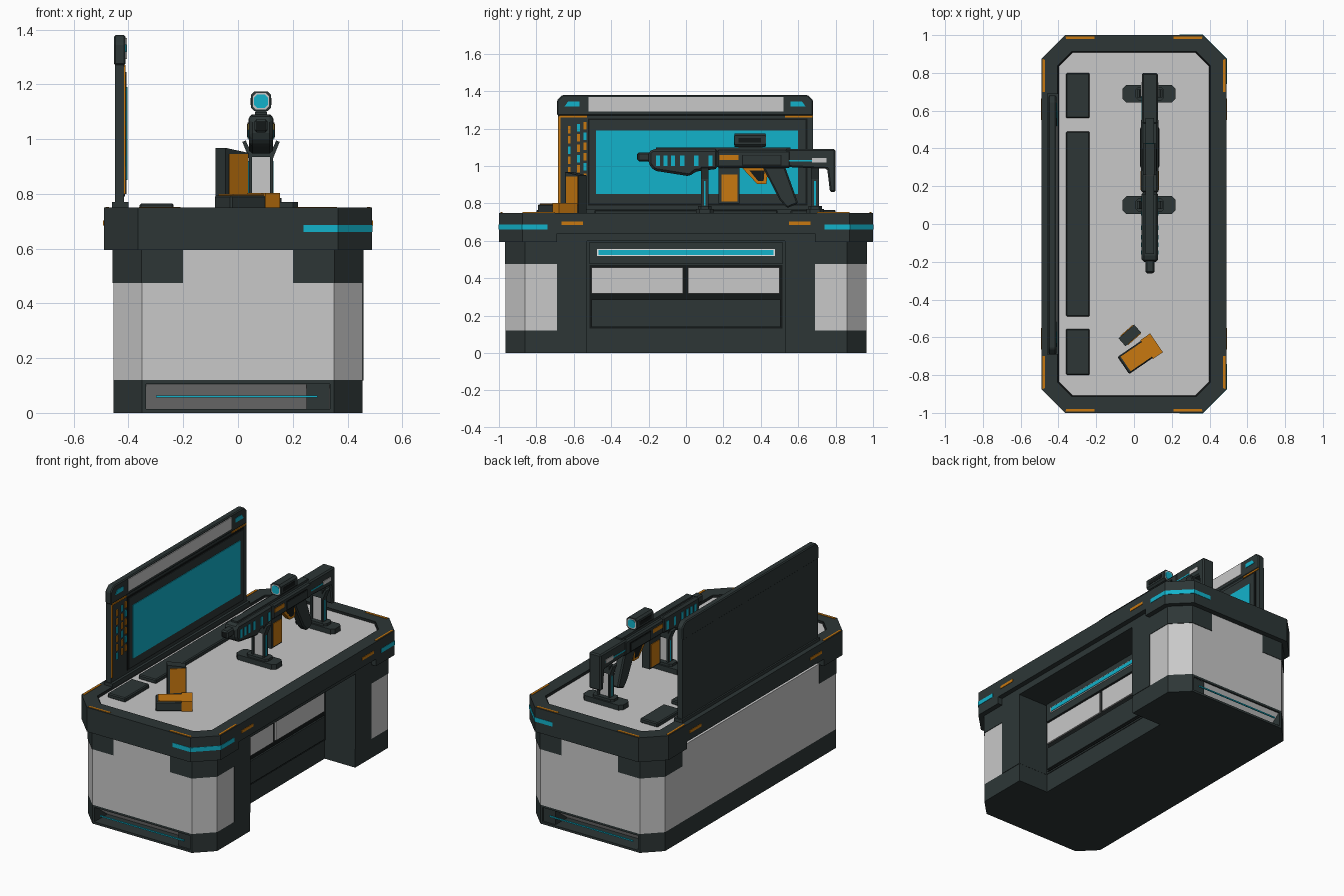
import bpy, bmesh
from mathutils import Vector

cube = bpy.data.objects.get("Cube")
if cube:
    bpy.data.objects.remove(cube)


def material(name, *rgb):
    m = bpy.data.materials.new(name)
    m.use_nodes = True
    m.diffuse_color = (*rgb, 1)
    m.node_tree.nodes["Principled BSDF"].inputs["Base Color"].default_value = (*rgb, 1)
    return m


DARK = material("dark_slate", .026, .037, .037)
BLACK = material("near_black", .007, .009, .009)
GREY = material("light_grey", .58, .58, .58)
WHITE = material("pure_white", 1, 1, 1)
CYAN = material("cyan_glow", .006, .45, .6)
ORANGE = material("orange", .58, .19, .005)


def finish(name, bm, *mats):
    me = bpy.data.meshes.new(name)
    bm.to_mesh(me)
    bm.free()
    for m in mats:
        me.materials.append(m)
    ob = bpy.data.objects.new(name, me)
    bpy.context.collection.objects.link(ob)
    return ob


def prism_mesh(pts, axis, a, b):
    place = {'x': lambda p, t: (t, *p), 'y': lambda p, t: (p[0], t, p[1]),
             'z': lambda p, t: (*p, t)}[axis]
    bm = bmesh.new()
    lo = [bm.verts.new(place(p, a)) for p in pts]
    hi = [bm.verts.new(place(p, b)) for p in pts]
    bm.faces.new(lo)
    bm.faces.new(hi)
    for i in range(len(pts)):
        j = (i + 1) % len(pts)
        bm.faces.new((lo[i], lo[j], hi[j], hi[i]))
    bmesh.ops.recalc_face_normals(bm, faces=bm.faces)
    return bm


def prism(name, pts, axis, a, b, mat, bevel=0):
    ob = finish(name, prism_mesh(pts, axis, a, b), mat)
    if bevel:
        mod = ob.modifiers.new("bevel", 'BEVEL')
        mod.width, mod.segments = bevel, 1
    return ob


def box(name, x0, x1, y0, y1, z0, z1, mat, bevel=0):
    return prism(name, [(x0, y0), (x1, y0), (x1, y1), (x0, y1)], 'z', z0, z1, mat, bevel)


def octagon(hx, hy, c, cx=0, cy=0):
    quarter = [(hx, hy - c), (hx - c, hy)]
    pts = quarter + [(-x, y) for x, y in quarter[::-1]]
    pts += [(-x, -y) for x, y in quarter] + [(x, -y) for x, y in quarter[::-1]]
    return [(x + cx, y + cy) for x, y in pts]


def flip(pts, sx, sy):
    return [(x * sx, y * sy) for x, y in pts]


# Desk body with the knee recess on +x
BX, BY, C, RX, RY = .455, .965, .105, .24, .53
foot = octagon(BX, BY, C)
foot += [(BX, -RY), (RX, -RY), (RX, RY), (BX, RY)]
prism("desk_body", foot, 'z', .12, .6, GREY)

# Plinth with sloping light slots in both ends
bm = prism_mesh(foot, 'z', 0, .12)
ends = [f for f in bm.faces if abs(f.normal.y) > .99 and abs(f.calc_center_median().y) > .9]
for f in ends:
    bmesh.ops.inset_region(bm, faces=[f], thickness=.02)
    ring = bmesh.ops.extrude_face_region(bm, geom=[f])
    s = 1 if f.calc_center_median().y > 0 else -1
    inner = [g for g in ring["geom"] if isinstance(g, bmesh.types.BMFace)][0]
    bmesh.ops.delete(bm, geom=[f], context='FACES_ONLY')
    for v in inner.verts:
        v.co.y -= s * (.01 if v.co.z > .06 else .13)
    inner.material_index = 1
bmesh.ops.recalc_face_normals(bm, faces=bm.faces)
finish("plinth", bm, DARK, WHITE)
for s in (-1, 1):
    ya, yb = sorted((s * .82, s * .955))
    box("slot_end_block", .25, .335, ya, yb, .015, .105, DARK)
    ya, yb = sorted((s * .955, s * .962))
    box("slot_light", -.3, .29, ya, yb, .056, .064, CYAN)

# Table top: dark rim, black lip, light work surface
bm = prism_mesh(octagon(.49, 1, .125), 'z', .64, .75)
top = max(bm.faces, key=lambda f: f.calc_center_median().z)
bmesh.ops.inset_region(bm, faces=[top], thickness=.093)
lip = bmesh.ops.inset_region(bm, faces=[top], thickness=.008, depth=-.012)
for f in lip["faces"]:
    f.material_index = 1
top.material_index = 2
finish("table_top", bm, DARK, BLACK, GREY)

for sy in (-1, 1):
    # Lower rim at each end, dark pillars beside the recess
    end = [(-.49, .69), (.49, .69), (.49, .875), (.365, 1), (-.365, 1), (-.49, .875)]
    prism("end_rim", flip(end, 1, sy), 'z', .595, .641, DARK)
    ya, yb = sorted((sy * (RY - .001), sy * .69))
    box("recess_pillar", RX, BX + .003, ya, yb, .119, .641, DARK)
    # Light strip wrapping the corner
    strip = [(.24, 1.002), (.366, 1.002), (.492, .876), (.492, .74),
             (.48, .74), (.48, .87), (.36, .99), (.24, .99)]
    prism("corner_light", flip(strip, 1, sy), 'z', .66, .687, CYAN)
    for sx in (-1, 1):
        bracket = [(.2, .968), (.352, .968), (.458, .862), (.458, .69),
                   (.44, .69), (.44, .855), (.345, .95), (.2, .95)]
        prism("corner_bracket", flip(bracket, sx, sy), 'z', .475, .6, DARK)
        side = [(.472, .7), (.484, .7), (.484, .874), (.472, .868)]
        front = [(.21, .98), (.36, .98), (.362, .993), (.21, .993)]
        for trim in (side, front):
            prism("rim_trim", flip(trim, sx, sy), 'z', .748, .753, ORANGE)
        xa, xb = sorted((sx * .485, sx * .493))
        ya, yb = sorted((sy * .55, sy * .665))
        box("rim_mark", xa, xb, ya, yb, .685, .703, ORANGE)

# Recess lintel and drawers
box("recess_lintel", RX, BX + .003, -RY, RY, .598, .641, DARK)
box("recess_back", RX, .245, -RY, RY, .12, .6, DARK)
box("recess_shadow_gap", RX, .25, -.515, .515, .13, .47, BLACK)
box("upper_panel", RX, .255, -.515, .515, .475, .595, DARK)
box("lower_drawer", RX, .26, -.505, .505, .14, .285, DARK)
for y0, y1 in ((-.505, -.015), (.01, .5)):
    box("drawer", RX, .26, y0, y1, .318, .458, GREY)
box("recess_light_frame", RX, .258, -.475, .475, .52, .556, WHITE)
box("recess_light", RX, .262, -.468, .468, .525, .551, CYAN)

# Display board standing on the left edge
box("board_foot", -.46, -.4, -.69, .69, .745, .77, DARK)
box("board", -.45, -.416, -.685, .68, .76, 1.28, DARK)
header = [(-.69, 1.27), (.68, 1.27), (.68, 1.35), (.65, 1.38), (-.66, 1.38), (-.69, 1.35)]
prism("board_header", header, 'x', -.453, -.411, DARK, .006)
box("header_panel", -.415, -.406, -.52, .52, 1.292, 1.37, GREY)
box("screen_surround", -.42, -.412, -.525, .65, .79, 1.255, BLACK)
box("screen_frame", -.42, -.408, -.515, .64, .8, 1.245, DARK)
box("screen", -.41, -.404, -.48, .6, .85, 1.19, CYAN)
for s in (-1, 1):
    mark = [(s * .645 - .005, 1.318), (s * .565 - .005, 1.318),
            (s * .565 - .005, 1.345), (s * .625 - .005, 1.345)]
    prism("header_light", mark, 'x', -.413, -.408, CYAN)
    ya, yb = sorted((s * .53, s * .675))
    box("board_trim", -.418, -.411, ya, yb, 1.26, 1.27, ORANGE)
box("board_side_trim", -.418, -.411, -.682, -.672, .8, 1.265, ORANGE)
for col, y in enumerate((-.625, -.575, -.54)):
    for row in range(6):
        z = .9 + row * .055 + col * .01
        box("readout_dash", -.418, -.409, y - .007, y + .007, z, z + .04,
            CYAN if (row + col) % 3 == 0 else ORANGE)

# Mats along the board
for y0, y1 in ((-.8, -.555), (-.49, .49), (.56, .8)):
    box("tray", -.36, -.235, y0, y1, .735, .765, DARK, .006)


# Two spare magazines, turned on the table
def turned(ob, x, y, angle):
    ob.location = (x, y, 0)
    ob.rotation_euler.z = angle


for args in (("lying_magazine", -.105, .06, -.055, .055, .735, .795, DARK, .006),
             ("lying_magazine_face", -.09, .06, -.047, .047, .76, .8, ORANGE),
             ("lying_magazine_cap", .045, .108, -.06, .06, .735, .803, ORANGE)):
    turned(box(*args), .03, -.69, .6)
tall = [(-.055, .735), (.055, .735), (.055, .95), (-.055, .968)]
turned(prism("standing_magazine", tall, 'y', -.028, .028, DARK), -.022, -.59, .72)
turned(box("standing_magazine_face", -.04, .05, -.032, .032, .79, .945, ORANGE), -.022, -.59, .72)

# Display rifle, lying along y
GX = .084


def part(name, hw, pts, mat=DARK, bevel=0):
    return prism(name, pts, 'x', GX - hw, GX + hw, mat, bevel)


def block(name, hw, y0, y1, z0, z1, mat=DARK, bevel=0):
    return box(name, GX - hw, GX + hw, y0, y1, z0, z1, mat, bevel)


block("muzzle", .024, -.26, -.18, 1.025, 1.073, DARK, .008)
block("muzzle_bore", .014, -.262, -.25, 1.035, 1.063, BLACK)
part("handguard", .044, [(-.2, 1.01), (-.17, .975), (.02, .945), (.05, .97), (.17, .985),
                         (.17, 1.09), (-.18, 1.09), (-.2, 1.075)], DARK, .014)
block("receiver", .046, .165, .56, .99, 1.085, DARK, .01)
block("receiver_panel", .049, .3, .51, 1.003, 1.06, BLACK)
block("receiver_cover", .052, .305, .505, 1.008, 1.055)
block("top_rail", .022, -.16, .56, 1.08, 1.1)
part("stock", .042, [(.53, .995), (.53, 1.09), (.8, 1.09), (.8, .86), (.77, .86),
                     (.755, .985)], DARK, .008)
block("stock_line", .044, .54, .75, 1.025, 1.033, CYAN)
block("stock_tab", .046, .675, .75, 1.02, 1.043, GREY)
block("receiver_mark", .049, .18, .28, 1.033, 1.058, ORANGE)
for y in (-.15, -.11, -.07, -.02, .055, .13):
    block("handguard_slot", .046, y - .011, y + .011, 1, 1.055, CYAN)
block("magazine", .028, .175, .285, .8, .99)
block("magazine_face", .032, .19, .275, .81, .955, ORANGE)
part("trigger_guard", .016, [(.3, .99), (.44, .99), (.43, .905), (.38, .905)], ORANGE)
part("trigger_gap", .018, [(.34, .975), (.42, .975), (.415, .92), (.385, .92)], BLACK)
part("grip", .026, [(.41, .995), (.53, .995), (.6, .8), (.54, .775), (.5, .82)], DARK, .008)

# Sight with a lens at each end
block("sight_mount", .02, .28, .41, 1.09, 1.115)
hexes = ((.036, .036, .26, .425, DARK), (.03, .03, .258, .427, GREY), (.025, .025, .256, .429, CYAN))
for (hx, hz, y0, y1, mat), name in zip(hexes, ("sight", "sight_ring", "sight_lens")):
    prism(name, octagon(hx, hz, .012, GX, 1.138), 'y', y0, y1, mat)
block("sight_side", .038, .28, .4, 1.125, 1.15, BLACK)

# Two cradles holding the rifle
for y in (.1, .69):
    prism("cradle_base", octagon(.14, .047, .02, .08, y), 'z', .735, .77, DARK)
    prism("cradle_step", octagon(.075, .036, .015, GX, y), 'z', .77, .785, DARK)
    block("cradle_post", .033, y - .008, y + .008, .78, .96, GREY)
    block("cradle_yoke", .04, y - .02, y + .02, .935, .985)
    for s in (-1, 1):
        leg = [(.032, .78), (.044, .78), (.044, .93), (.068, .99), (.056, .995), (.032, .945)]
        prism("cradle_leg", [(GX + s * u, z) for u, z in leg], 'y', y - .021, y + .021, DARK)
        xa, xb = sorted((GX + s * .042, GX + s * .046))
        box("cradle_light", xa, xb, y - .005, y + .005, .79, .92, CYAN)
